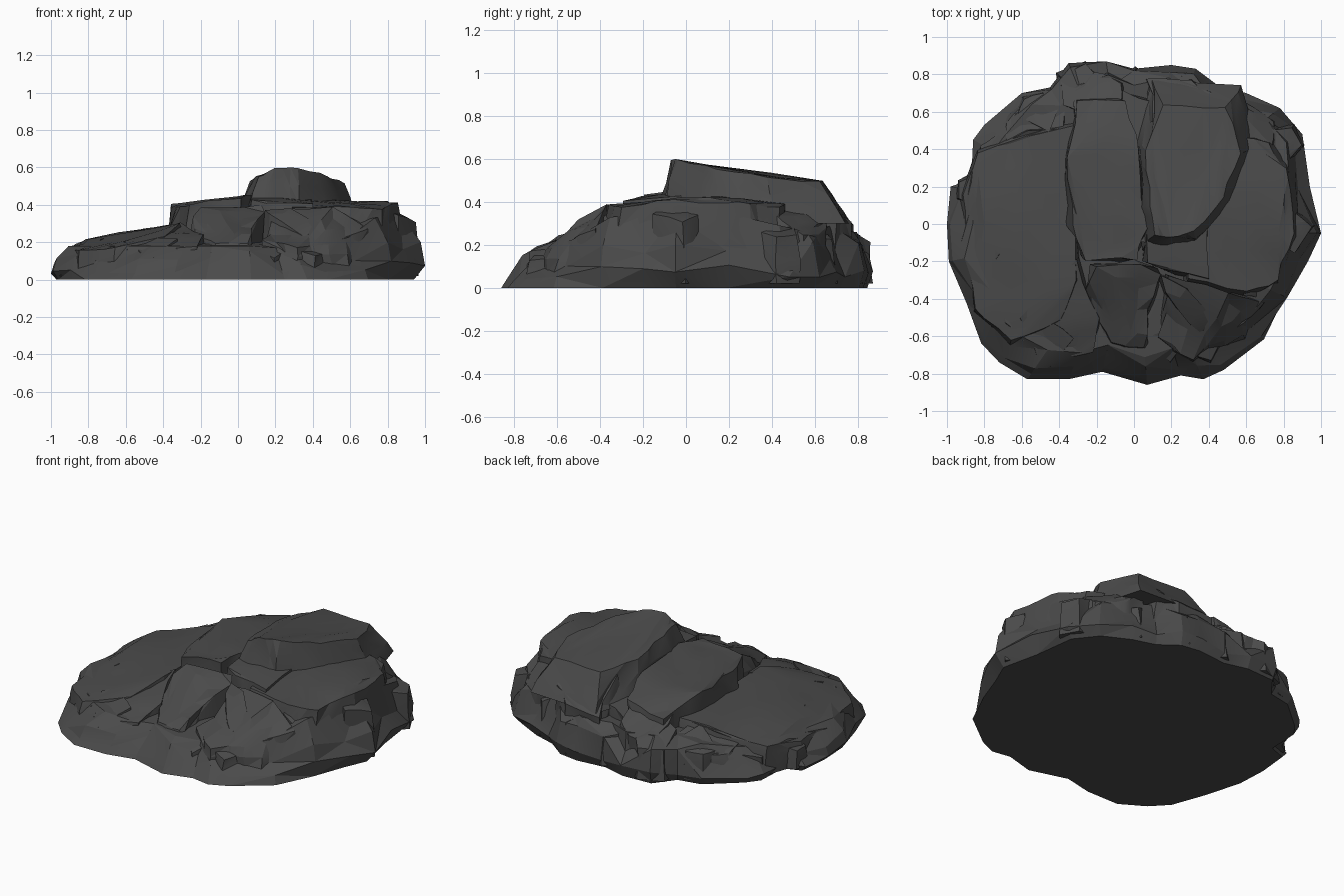
import bpy
import bmesh
import math
import random
from mathutils import Vector, noise

random.seed(4)
if "Cube" in bpy.data.objects:
    bpy.data.objects.remove(bpy.data.objects["Cube"], do_unlink=True)

stone = bpy.data.materials.new("charcoal stone")
stone.use_nodes = True
GREY = (0.07, 0.07, 0.07, 1)
stone.diffuse_color = GREY
stone.node_tree.nodes["Principled BSDF"].inputs["Base Color"].default_value = GREY


def finish(name, bm, smooth_angle=16):
    """Turn a bmesh into a shaded, coloured object."""
    bmesh.ops.recalc_face_normals(bm, faces=bm.faces)
    mesh = bpy.data.meshes.new(name)
    bm.to_mesh(mesh)
    bm.free()
    mesh.materials.append(stone)
    obj = bpy.data.objects.new(name, mesh)
    bpy.context.collection.objects.link(obj)
    bpy.ops.object.select_all(action="DESELECT")
    obj.select_set(True)
    bpy.context.view_layer.objects.active = obj
    bpy.ops.object.shade_smooth_by_angle(angle=math.radians(smooth_angle))
    return obj


def roughen(bm, amount, floor):
    """Chip the surface with coarse noise, keeping it above the floor."""
    for v in bm.verts:
        if v.co.z > floor + 0.01:
            chip = noise.noise_vector(v.co * 5) + noise.noise_vector(v.co * 11) * 0.7
            chip.z *= 0.6
            v.co += chip * amount
            v.co.z = max(v.co.z, floor)


def boulder(name, top, flare, floor=0.02, amount=0.03, cuts=2):
    """Convex block: a top outline flared outwards down to the floor."""
    points = [Vector(p) for p in top]
    middle = sum(points, Vector()) / len(points)
    bm = bmesh.new()
    for p in points:
        bm.verts.new(p)
        foot = middle + (p - middle) * flare
        bm.verts.new((foot.x, foot.y, floor))
    hull = bmesh.ops.convex_hull(bm, input=bm.verts)
    loose = [g for g in hull["geom_interior"] if isinstance(g, bmesh.types.BMVert)]
    bmesh.ops.delete(bm, geom=loose, context="VERTS")
    bmesh.ops.subdivide_edges(bm, edges=bm.edges, cuts=cuts, use_grid_fill=True)
    bmesh.ops.triangulate(bm, faces=bm.faces)
    roughen(bm, amount, floor)
    return finish(name, bm)


def ramp(value, start, end):
    return min(1, max(0, (value - start) / (end - start)))


def rim_height(x, y):
    """Height of the outer wall: low on the right and front, tall on the left."""
    height = 0.18 + 0.17 * ramp(x, 0.3, 0.85) + 0.08 * ramp(y, 0.5, 0.8)
    height = min(0.35, height) - 0.1 * ramp(-y, 0.35, 0.7) * ramp(x, 0.2, 0.7)
    return height - 0.09 * ramp(y, 0.35, 0.55) * ramp(x, 0.45, 0.7)


# Outer wall: irregular footprint lofted up to a low cap
outline = [
    (-1, 0), (-.98, .2), (-.87, .24), (-.86, .45), (-.8, .53), (-.6, .7),
    (-.45, .73), (-.35, .86), (-.15, .87), (0, .83), (.2, .85), (.33, .83),
    (.45, .74), (.6, .7), (.78, .62), (.9, .48), (.94, .2), (1, -.05),
    (.93, -.2), (.83, -.4), (.7, -.62), (.48, -.78), (.37, -.83),
    (.25, -.81), (.07, -.86), (-.17, -.79), (-.35, -.83), (-.57, -.83),
    (-.72, -.74), (-.82, -.64), (-.91, -.43), (-.99, -.2)]
bm = bmesh.new()
rings = []
for level, inset in ((0, .03), (.25, 0), (.65, .04), (1, .11)):
    ring = []
    for x, y in outline:
        front = ramp(-y, 0.2, 0.7)
        if level == 0:
            s = 1 - inset * (1 - front) * (1 + ramp(x, 0.5, 1))
        else:
            s = 1 - inset - front * 0.06 * level - front * 0.02
            s += random.uniform(-.03, .03) * (level > .5)
        z = rim_height(x, y) * level
        if 0 < level < 1:
            z *= random.uniform(.65, 1.3)
        ring.append(bm.verts.new((x * s, y * s, z)))
    rings.append(ring)
count = len(outline)
for low, high in zip(rings, rings[1:]):
    for i in range(count):
        j = (i + 1) % count
        a, b, c, d = low[i], low[j], high[j], high[i]
        if random.random() < 0.5:
            bm.faces.new((a, b, c))
            bm.faces.new((a, c, d))
        else:
            bm.faces.new((a, b, d))
            bm.faces.new((b, c, d))
bm.faces.new(rings[0])
peak = bm.verts.new((0, 0, .24))
for i in range(count):
    bm.faces.new((rings[-1][i], rings[-1][(i + 1) % count], peak))
finish("outer_wall", bm)

# Low shelf on the right-hand side of the rock
boulder("low_shelf", [
    (-.92, -.1, .16), (-.91, .15, .16), (-.83, .38, .2), (-.8, 0, .215),
    (-.55, .5, .25), (-.33, .54, .3), (-.3, -.3, .3), (-.4, -.52, .23),
    (-.65, -.62, .17), (-.85, -.45, .15)], 1.06, amount=.022)

# Middle step
boulder("middle_step", [
    (-.36, .35, .4), (-.35, 0, .39), (-.26, -.19, .41), (0, -.19, .44),
    (.08, 0, .46), (.03, .4, .45), (-.06, .66, .38), (-.3, .66, .33)], 1.08)

# High crown, spreading at its base
boulder("crown", [
    (.2, -.06, .595), (.32, -.03, .59), (.48, .14, .555), (.57, .38, .515),
    (.5, .62, .5), (.14, .64, .5), (.07, .4, .52), (.08, .1, .54),
    (.1, -.05, .555)], 1.32, floor=.3, amount=.025)

# Rubble floor filling the gully and the foot of the crown
boulder("gully_floor", [
    (-.1, -.1, .38), (.2, -.1, .4), (.25, .6, .36), (-.1, .72, .29)], 1.05)
boulder("crown_ledge", [
    (.06, -.2, .43), (.22, -.26, .4), (.4, -.3, .4), (.4, .1, .43),
    (.08, .05, .45)], 1.1, cuts=1)

# Broad shoulder
boulder("shoulder", [
    (.3, -.3, .38), (.6, -.36, .385), (.76, -.3, .395), (.85, -.05, .4),
    (.79, .1, .42), (.83, .3, .39), (.74, .42, .38), (.5, .5, .4),
    (.3, .2, .42)], 1.22)

# Front apron, sloping down to the ground in ridged blocks
boulder("apron_centre", [
    (-.2, -.24, .37), (.1, -.22, .41), (.1, -.4, .34), (.06, -.68, .19),
    (-.12, -.66, .18), (-.24, -.45, .25)], 1.18, amount=.045)
boulder("apron_left", [
    (.18, -.28, .37), (.5, -.36, .38), (.68, -.42, .29), (.57, -.58, .21),
    (.34, -.7, .18), (.16, -.6, .2)], 1.18, amount=.045)
boulder("apron_ridge", [
    (.12, -.28, .39), (.3, -.34, .38), (.42, -.52, .28), (.36, -.58, .24),
    (.22, -.46, .31)], 1.25, amount=.03, cuts=1)
boulder("apron_right", [
    (-.3, -.2, .3), (-.2, -.5, .25), (-.22, -.68, .17), (-.5, -.7, .15),
    (-.6, -.5, .2)], 1.15, amount=.03)

# Rear buttresses with a gully between them
boulder("rear_buttress_right", [
    (-.32, .58, .34), (-.08, .6, .37), (-.06, .75, .29), (-.16, .8, .24),
    (-.31, .78, .22)], 1.16)
boulder("rear_buttress_left", [
    (.08, .55, .47), (.44, .58, .46), (.42, .7, .38), (.3, .77, .3),
    (.08, .77, .29)], 1.16)
boulder("rear_corner_left", [
    (.5, .4, .4), (.74, .42, .34), (.75, .54, .24), (.62, .64, .25),
    (.48, .66, .34)], 1.18)
boulder("rear_corner_right", [
    (-.38, .45, .28), (-.66, .42, .22), (-.68, .54, .18), (-.56, .63, .18),
    (-.38, .68, .22)], 1.15)

# Broken slabs leaning outwards against the wall
for k, (x, y) in enumerate(outline[1::2]):
    spread = random.uniform(.09, .13)
    outward = Vector((x, y)).normalized()
    centre = Vector((x, y)) * (.85 if y > -.4 else .78)
    corners = []
    for n in range(5):
        turn = math.tau * n / 5 + random.uniform(-.4, .4)
        offset = Vector((math.cos(turn), math.sin(turn))) * spread
        height = rim_height(x, y) - .01 - offset.dot(outward) * random.uniform(.3, .55)
        corners.append((*(centre + offset), height))
    boulder("wall_slab_%d" % k, corners, 1.18, amount=.02, cuts=1)
